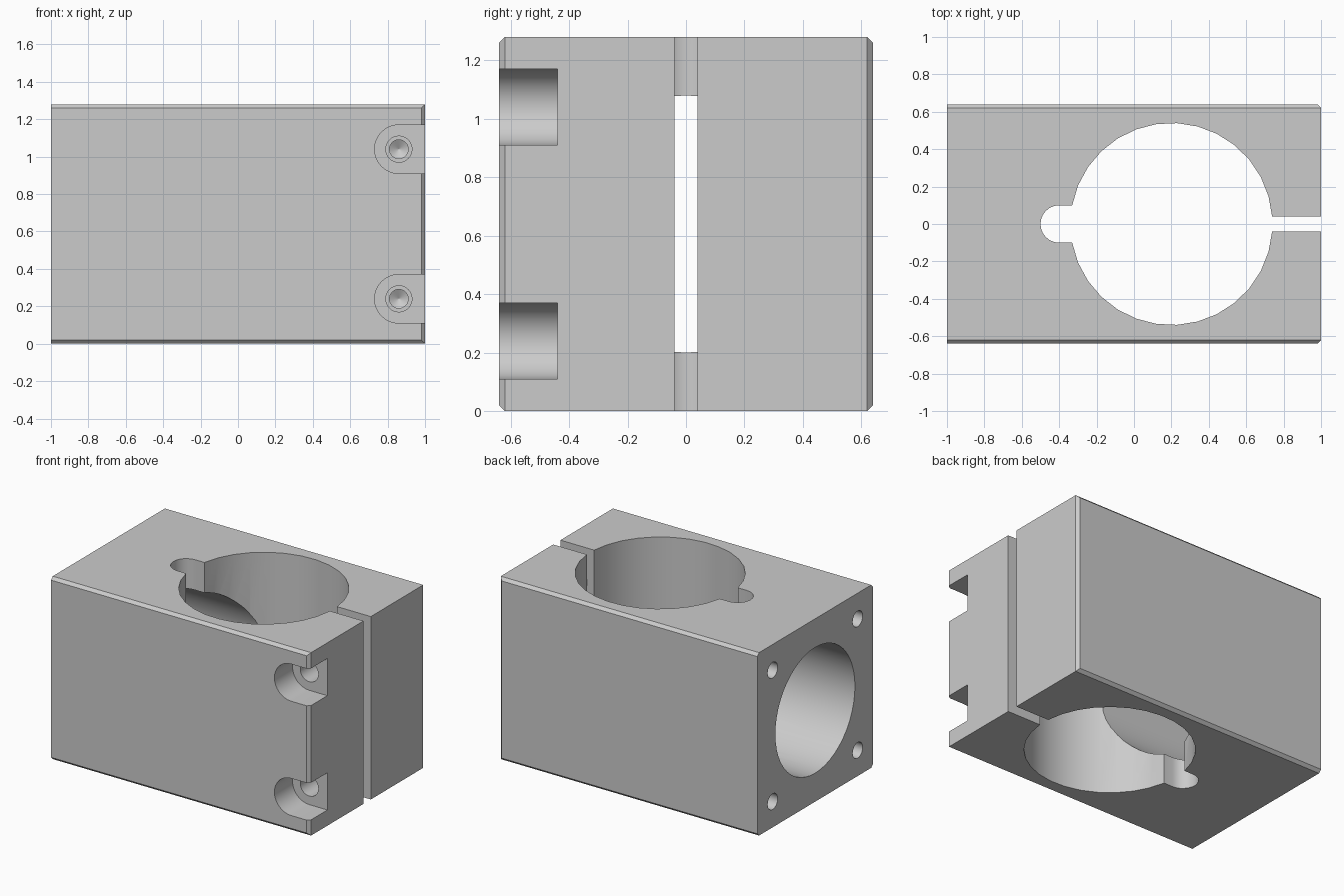
import bpy, bmesh
from math import cos, sin, pi, asin
from mathutils import Vector

cube = bpy.data.objects.get("Cube")
if cube:
    bpy.data.objects.remove(cube, do_unlink=True)

HALF_L, HALF_W, HEIGHT = 1.0, 0.64, 1.28
MID = HEIGHT / 2
BORE_X, BORE_R = 0.2, 0.54
SLOT, NOTCH = 0.04, 0.1
CHAMFER = 0.02

grey = bpy.data.materials.new("machined grey")
grey.use_nodes = True
grey.diffuse_color = (0.6, 0.6, 0.6, 1)
grey.node_tree.nodes["Principled BSDF"].inputs["Base Color"].default_value = (0.6, 0.6, 0.6, 1)


def arc(cx, cy, r, a, b, n):
    return [(cx + r * cos(a + (b - a) * i / n), cy + r * sin(a + (b - a) * i / n))
            for i in range(n + 1)]


def circle(r, n=32):
    return arc(0, 0, r, 0, 2 * pi, n)[:-1]


def along(axis, origin=(0, 0, 0)):
    """Map profile (u, v) and depth w to space, with w running along the axis."""
    order = {"x": lambda u, v, w: (w, u, v),
             "y": lambda u, v, w: (u, w, v),
             "z": lambda u, v, w: (u, v, w)}[axis]
    return lambda u, v, w: Vector(order(u, v, w)) + Vector(origin)


def loft(name, profile, levels, place, chamfer=False):
    """Solid through scaled copies of a profile, given as (depth, scale) levels."""
    bm = bmesh.new()
    rings = [[bm.verts.new(place(u * s, v * s, w)) for u, v in profile] for w, s in levels]
    for low, high in zip(rings, rings[1:]):
        for i in range(len(low)):
            bm.faces.new((low[i - 1], low[i], high[i], high[i - 1]))
    bm.faces.new(rings[0])
    bm.faces.new(rings[-1])
    bmesh.ops.recalc_face_normals(bm, faces=bm.faces)
    if chamfer:
        def outer(v):
            return abs(abs(v.co.y) - HALF_W) < 1e-4
        edges = [e for e in bm.edges if all(outer(v) for v in e.verts)
                 and (abs(e.verts[0].co.x - e.verts[1].co.x) > 1
                      or e.verts[0].co.x > 0.9)]
        bmesh.ops.bevel(bm, geom=edges, offset=CHAMFER, segments=1, affect="EDGES")
    mesh = bpy.data.meshes.new(name)
    bm.to_mesh(mesh)
    bm.free()
    mesh.materials.append(grey)
    obj = bpy.data.objects.new(name, mesh)
    bpy.context.collection.objects.link(obj)
    return obj


def drill(name, r, start, end, place):
    """Blind hole with a conical bottom."""
    return loft(name, circle(r), [(start, 1), (end, 1), (end + 0.6 * r, 0.02)], place)


# Block outline: clamp slot, bore and keyhole notch in one closed profile
a_slot, a_notch = asin(SLOT / BORE_R), pi - asin(NOTCH / BORE_R)
outline = [(HALF_L, SLOT)]
outline += arc(BORE_X, 0, BORE_R, a_slot, a_notch, 14)
outline += arc(-0.4, 0, NOTCH, pi / 2, 3 * pi / 2, 12)
outline += arc(BORE_X, 0, BORE_R, -a_notch, -a_slot, 14)
outline += [(HALF_L, -SLOT), (HALF_L, -HALF_W), (-HALF_L, -HALF_W),
            (-HALF_L, HALF_W), (HALF_L, HALF_W)]
block = loft("clamp_block", outline, [(0, 1), (HEIGHT, 1)], along("z"), chamfer=True)

# Side bore opening into the main bore
cutters = [loft("side_bore_cutter", circle(0.44, 48), [(-1.1, 1), (BORE_X, 1)],
                along("x", (0, 0, MID)))]

# Four mounting holes around the side bore
for y in (-0.47, 0.47):
    for z in (-0.46, 0.46):
        cutters.append(drill("mounting_hole_cutter", 0.055, -1.1, -0.6,
                             along("x", (0, y, MID + z))))

# Clamp screws: open pocket, clearance hole and threaded hole
pocket = arc(0, 0, 0.13, pi / 2, 3 * pi / 2, 16) + [(0.3, -0.13), (0.3, 0.13)]
for z in (0.24, 1.04):
    place = along("y", (0.86, 0, z))
    cutters += [loft("screw_pocket_cutter", pocket, [(-0.8, 1), (-0.44, 1)], place),
                loft("clearance_hole_cutter", circle(0.07), [(-0.5, 1), (0, 1)], place),
                drill("threaded_hole_cutter", 0.05, 0, 0.44, place)]

# The clearance hole starts inside the pocket, so each cut is applied in turn
bpy.context.view_layer.objects.active = block
for cutter in cutters:
    cutter.hide_render = True
    mod = block.modifiers.new(cutter.name, "BOOLEAN")
    mod.operation, mod.solver, mod.object = "DIFFERENCE", "EXACT", cutter
    bpy.ops.object.modifier_apply(modifier=mod.name)
    bpy.data.objects.remove(cutter, do_unlink=True)

# Smooth bores, crisp edges
bpy.ops.object.select_all(action="DESELECT")
block.select_set(True)
bpy.ops.object.shade_smooth_by_angle(angle=pi / 6)
